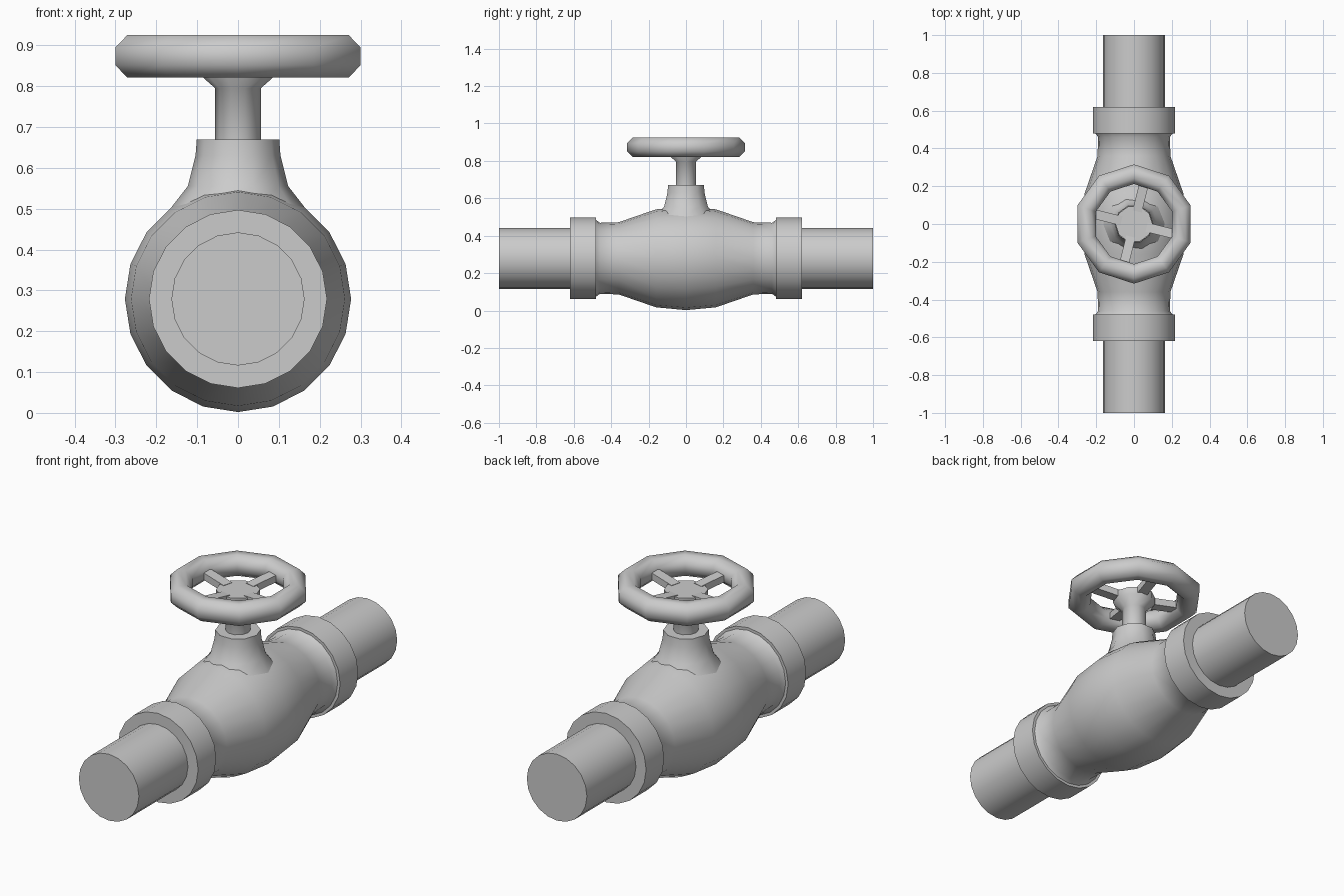
import bpy, bmesh
from math import sin, cos, pi, radians
from mathutils import Matrix

if "Cube" in bpy.data.objects:
    bpy.data.objects.remove(bpy.data.objects["Cube"])

PIPE_Z = 0.279


def finish(name, bm, matrix=None, smooth=True):
    bmesh.ops.recalc_face_normals(bm, faces=bm.faces)
    if matrix:
        bm.transform(matrix)
    mesh = bpy.data.meshes.new(name)
    bm.to_mesh(mesh)
    bm.free()
    obj = bpy.data.objects.new(name, mesh)
    bpy.context.collection.objects.link(obj)
    if smooth:
        bpy.ops.object.select_all(action='DESELECT')
        obj.select_set(True)
        bpy.context.view_layer.objects.active = obj
        bpy.ops.object.shade_smooth_by_angle(angle=radians(50))
    return obj


def revolve(name, profile, sides, matrix=None, start=0.0, closed=False):
    """Turn (radius, height) points around z; open profiles get capped ends."""
    bm = bmesh.new()
    rings = [[bm.verts.new((r * cos(start + 2 * pi * i / sides),
                            r * sin(start + 2 * pi * i / sides), z))
              for i in range(sides)] for r, z in profile]
    pairs = list(zip(rings, rings[1:]))
    if closed:
        pairs.append((rings[-1], rings[0]))
    for a, b in pairs:
        for i in range(sides):
            j = (i + 1) % sides
            bm.faces.new((a[i], a[j], b[j], b[i]))
    if not closed:
        bm.faces.new(rings[0])
        bm.faces.new(rings[-1])
    return finish(name, bm, matrix)


# Bulging valve body along y
along_y = Matrix.Translation((0, 0, PIPE_Z)) @ Matrix.Rotation(-pi / 2, 4, 'X')
half = [(0.262, 0.16), (0.193, 0.36), (0.19, 0.46), (0.208, 0.485)]
body = [(r, -y) for r, y in reversed(half)] + [(0.277, 0)] + half
revolve("valve_body", body, 20, along_y)

# Collars and pipe ends on both sides
for label, s in (("front", -1), ("back", 1)):
    revolve(label + "_collar", [(0.218, s * 0.48), (0.218, s * 0.62)], 20, along_y)
    revolve(label + "_pipe", [(0.163, s * 0.60), (0.163, s * 1.0)], 20, along_y)

# Neck flaring out of the body
revolve("neck", [(0.19, 0.45), (0.162, 0.505), (0.123, 0.555),
                 (0.104, 0.63), (0.101, 0.67)], 10)

# Stem opening into the wheel hub
revolve("stem_and_hub", [(0.056, 0.65), (0.056, 0.795), (0.098, 0.832),
                         (0.098, 0.868)], 10)

# Ten-sided handwheel rim with octagonal section
section = [(0.264 + 0.056 * cos(pi / 8 + k * pi / 4),
            0.873 + 0.056 * sin(pi / 8 + k * pi / 4)) for k in range(8)]
revolve("wheel_rim", section, 10, start=pi / 2, closed=True)

# Four spokes
for k in range(4):
    bm = bmesh.new()
    bmesh.ops.create_cube(bm, size=1)
    bmesh.ops.scale(bm, vec=(0.17, 0.05, 0.034), verts=bm.verts)
    place = (Matrix.Rotation(radians(-14) + k * pi / 2, 4, 'Z')
             @ Matrix.Translation((0.155, 0, 0.862))
             @ Matrix.Rotation(radians(-6), 4, 'Y'))
    finish(f"spoke_{k + 1}", bm, place, smooth=False)
